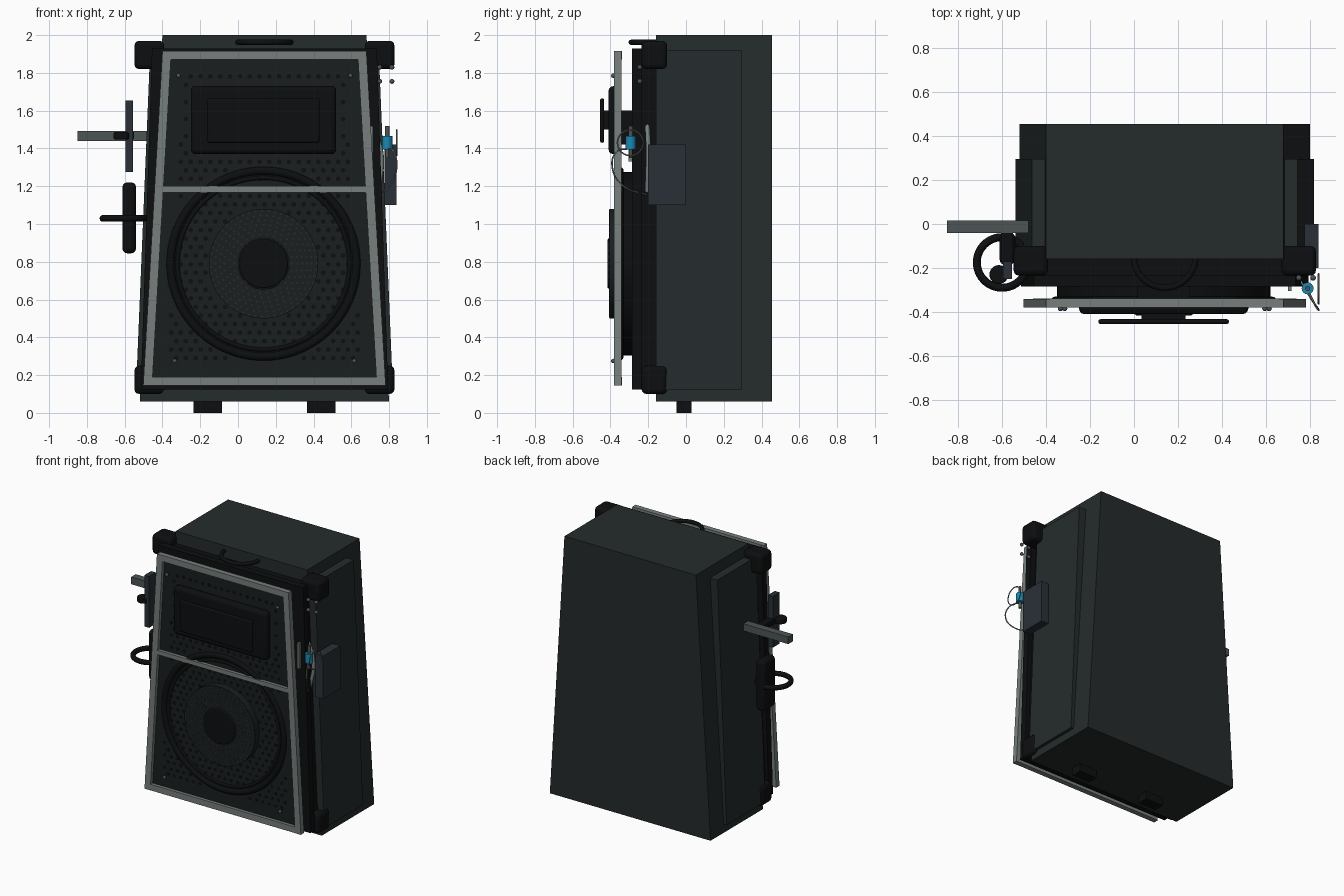
import bpy, bmesh, math
from mathutils import Vector, Matrix

if "Cube" in bpy.data.objects:
    bpy.data.objects.remove(bpy.data.objects["Cube"])

CX = 0.14  # centre line of the cabinet


def material(name, r, g, b):
    m = bpy.data.materials.new(name)
    m.diffuse_color = (r, g, b, 1)
    m.use_nodes = True
    m.node_tree.nodes["Principled BSDF"].inputs["Base Color"].default_value = m.diffuse_color
    return m


SHELL = material("shell", .018, .024, .025)
BLACK = material("black", .004, .0045, .005)
GRILLE = material("grille", .010, .013, .014)
STEEL = material("steel", .18, .21, .20)
DARK_STEEL = material("dark_steel", .075, .09, .09)
SLATE = material("slate", .022, .03, .037)
BLUE = material("blue", .01, .25, .45)


def finish(name, bm, mat, bevel=0, smooth=False, segments=3):
    bmesh.ops.recalc_face_normals(bm, faces=bm.faces)
    me = bpy.data.meshes.new(name)
    bm.to_mesh(me)
    bm.free()
    ob = bpy.data.objects.new(name, me)
    bpy.context.collection.objects.link(ob)
    me.materials.append(mat)
    if bevel:
        mod = ob.modifiers.new("bevel", 'BEVEL')
        mod.width, mod.segments = bevel, segments
    if smooth or bevel:
        bpy.ops.object.select_all(action='DESELECT')
        ob.select_set(True)
        bpy.context.view_layer.objects.active = ob
        bpy.ops.object.shade_smooth_by_angle(angle=math.radians(35))
    return ob


def prism(name, outline, y0, y1, mat, bevel=0):
    """Front outline of (x, z) points pushed from y0 to y1."""
    bm = bmesh.new()
    f = bm.faces.new([bm.verts.new((x, y0, z)) for x, z in outline])
    ext = bmesh.ops.extrude_face_region(bm, geom=[f])["geom"]
    bmesh.ops.translate(bm, vec=(0, y1 - y0, 0),
                        verts=[v for v in ext if isinstance(v, bmesh.types.BMVert)])
    return finish(name, bm, mat, bevel)


def trapezoid(name, w0, z0, w1, z1, y0, y1, mat):
    """Prism with half widths w0 (bottom) and w1 (top) about the centre line."""
    return prism(name, [(CX - w0, z0), (CX + w0, z0), (CX + w1, z1), (CX - w1, z1)], y0, y1, mat)


def box(name, x0, x1, y0, y1, z0, z1, mat, bevel=0):
    return prism(name, [(x0, z0), (x1, z0), (x1, z1), (x0, z1)], y0, y1, mat, bevel)


def cyl(name, centre, r, depth, axis, mat, r2=None, n=48, bevel=0):
    bm = bmesh.new()
    rot = Vector((0, 0, 1)).rotation_difference(Vector(axis)).to_matrix().to_4x4()
    bmesh.ops.create_cone(bm, cap_ends=True, segments=n, radius1=r, radius2=r if r2 is None else r2,
                          depth=depth, matrix=Matrix.Translation(centre) @ rot)
    return finish(name, bm, mat, bevel, True, 2)


def torus(name, centre, major, minor, axis, mat, n=64, k=12):
    bm = bmesh.new()
    rot = Vector((0, 0, 1)).rotation_difference(Vector(axis)).to_matrix()
    rings = []
    for i in range(n):
        a = 2 * math.pi * i / n
        ring = []
        for j in range(k):
            b = 2 * math.pi * j / k
            r = major + minor * math.cos(b)
            p = Vector((r * math.cos(a), r * math.sin(a), minor * math.sin(b)))
            ring.append(bm.verts.new(rot @ p + Vector(centre)))
        rings.append(ring)
    for i in range(n):
        p, q = rings[i], rings[(i + 1) % n]
        for j in range(k):
            bm.faces.new((p[j], q[j], q[(j + 1) % k], p[(j + 1) % k]))
    return finish(name, bm, mat, 0, True)


def balls(name, points, r, mat):
    bm = bmesh.new()
    for p in points:
        bmesh.ops.create_uvsphere(bm, u_segments=12, v_segments=8, radius=r,
                                  matrix=Matrix.Translation(p))
    return finish(name, bm, mat, 0, True)


def dots(name, points, r, y0, y1, mat):
    """Many short pegs facing the front at (x, z) points."""
    bm = bmesh.new()
    for x, z in points:
        bmesh.ops.create_cone(bm, cap_ends=True, segments=10, radius1=r, radius2=r, depth=y1 - y0,
                              matrix=Matrix.Translation((x, (y0 + y1) / 2, z)) @ Matrix.Rotation(math.pi / 2, 4, 'X'))
    return finish(name, bm, mat)


def cable(name, pts, r, mat):
    cu = bpy.data.curves.new(name, 'CURVE')
    cu.dimensions, cu.bevel_depth, cu.bevel_resolution = '3D', r, 2
    cu.use_fill_caps = True
    sp = cu.splines.new('BEZIER')
    sp.bezier_points.add(len(pts) - 1)
    for bp, p in zip(sp.bezier_points, pts):
        bp.co = p
        bp.handle_left_type = bp.handle_right_type = 'AUTO'
    ob = bpy.data.objects.new(name, cu)
    bpy.context.collection.objects.link(ob)
    cu.materials.append(mat)


# Tapered cabinet, side panels and feet
trapezoid("cabinet", .66, .06, .54, 2.0, -.16, .455, SHELL)
for s, side in ((-1, "left"), (1, "right")):
    prism(side + "_side_panel", [(CX + s * a, z) for a, z in
          ((.63, .12), (.68, .12), (.605, 1.92), (.52, 1.92))], -.16, .295, SHELL)
    box(side + "_foot", CX + s * .3 - .075, CX + s * .3 + .075, -.05, .03, 0, .065, BLACK)
    for z, level in ((.1, "bottom"), (1.82, "top")):
        x = CX + s * .61
        box(f"{side}_{level}_corner", x - .078, x + .078, -.235, -.10, z, z + .15, BLACK, .025)

# Baffle and rim behind the grille
trapezoid("baffle", .63, .14, .55, 1.91, -.24, -.155, BLACK)
trapezoid("baffle_rim", .655, .125, .595, 1.93, -.285, -.235, BLACK)

# Grille with steel frame
trapezoid("grille_plate", .61, .17, .51, 1.89, -.355, -.342, GRILLE)
for s, side in ((-1, "left"), (1, "right")):
    prism(side + "_frame_bar", [(CX + s * a, z) for a, z in
          ((.595, .145), (.642, .145), (.54, 1.915), (.493, 1.915))], -.38, -.341, STEEL)
for name, w, z0, z1 in (("bottom", .60, .145, .19), ("middle", .55, 1.168, 1.2), ("top", .52, 1.87, 1.915)):
    box(name + "_frame_bar", CX - w, CX + w, -.379, -.340, z0, z1, STEEL)
balls("grille_screws", [(CX + s * a, -.385, z) for s in (-1, 1) for a, z in ((.475, .275), (.455, 1.785))],
      .012, DARK_STEEL)

# Staggered perforations
WX, WZ = .135, .79
holes = []
for row in range(34):
    z = .29 + row * .0452
    for col in range(-10, 11):
        x = CX + (col + .5 * (row % 2)) * .052
        d = math.hypot(x - WX, z - WZ)
        in_horn = abs(x - WX) < .40 and 1.355 < z < 1.745
        if abs(x - CX) < .53 - .06 * z and not in_horn and not .45 < d < .53 and d > .30 \
                and not 1.15 < z < 1.22:
            holes.append((x, z))
dots("grille_perforations", holes, .0125, -.357, -.354, BLACK)

# Woofer
cyl("woofer_body", (WX, -.27, WZ), .485, .15, (0, -1, 0), BLACK, n=64)
torus("woofer_outer_ring", (WX, -.352, WZ), .492, .022, (0, 1, 0), BLACK, 80)
torus("woofer_inner_ring", (WX, -.352, WZ), .455, .012, (0, 1, 0), BLACK, 80)
cyl("woofer_mesh_disc", (WX, -.378, WZ), .29, .056, (0, -1, 0), GRILLE, n=64)
rings = []
for i in range(6):
    r, n = .155 + i * .025, 26 + i * 5
    rings += [(WX + r * math.cos(2 * math.pi * k / n), WZ + r * math.sin(2 * math.pi * k / n)) for k in range(n)]
dots("woofer_mesh_studs", rings, .006, -.4085, -.405, SHELL)
cyl("dust_cap", (WX, -.405, WZ), .13, .022, (0, -1, 0), BLACK, bevel=.006)
torus("dust_cap_rim", (WX, -.407, WZ), .132, .004, (0, 1, 0), SHELL, 64, 8)

# Horn tweeter
box("horn_flange", WX - .385, WX + .385, -.41, -.35, 1.37, 1.73, BLACK, .025)
box("horn_mouth", WX - .297, WX + .297, -.455, -.433, 1.43, 1.665, BLACK, .01)
box("horn_throat", WX - .1, WX + .1, -.44, -.40, 1.5, 1.6, BLACK)
box("horn_driver", WX - .12, WX + .12, -.345, -.28, 1.42, 1.6, BLACK)

# Top carry handle
torus("top_handle", (CX, -.15, 1.962), .14, .014, (0, 0, 1), BLACK)

# Left mount: arm, upright, knob, grip block and ring
box("left_arm", -.85, -.475, -.04, .015, 1.44, 1.493, DARK_STEEL)
box("left_upright", -.595, -.555, -.25, -.17, 1.275, 1.655, SLATE)
box("left_arm_link", -.605, -.55, -.18, -.035, 1.45, 1.488, BLACK)
cyl("left_knob", (-.615, -.23, 1.467), .043, .038, (0, 0, 1), BLACK, n=24, bevel=.006)
box("left_grip_block", -.612, -.54, -.185, -.04, .845, 1.22, BLACK, .025)
torus("left_grip_ring", (-.6, -.175, 1.03), .115, .018, (0, 0, 1), BLACK)

# Right box, connector and cables
box("right_control_box", .775, .84, -.20, 0, 1.10, 1.42, SLATE)
cyl("connector", (.79, -.293, 1.43), .027, .07, (0, 0, 1), BLUE, n=24)
cyl("connector_tip", (.79, -.293, 1.375), .01, .05, (0, 0, 1), DARK_STEEL, n=16)
cyl("connector_cap", (.79, -.293, 1.49), .012, .06, (0, 0, 1), DARK_STEEL, n=16)
torus("cable_loop", (.84, -.295, 1.43), .068, .004, (1, 0, 0), STEEL, 48, 8)
cable("hanging_cable", [(.79, -.30, 1.40), (.825, -.37, 1.38), (.84, -.39, 1.3),
                        (.80, -.33, 1.2), (.73, -.21, 1.155)], .0045, STEEL)
cable("cable_sleeve", [(.70, -.205, 1.52), (.745, -.2, 1.43), (.76, -.2, 1.31), (.735, -.205, 1.17)],
      .013, STEEL)
box("right_strip", .70, .716, -.305, -.285, 1.33, 1.52, STEEL)
balls("right_indicator_knobs", [(x, -.245, z) for x in (.75, .815) for z in (1.755, 1.83)], .013, DARK_STEEL)
